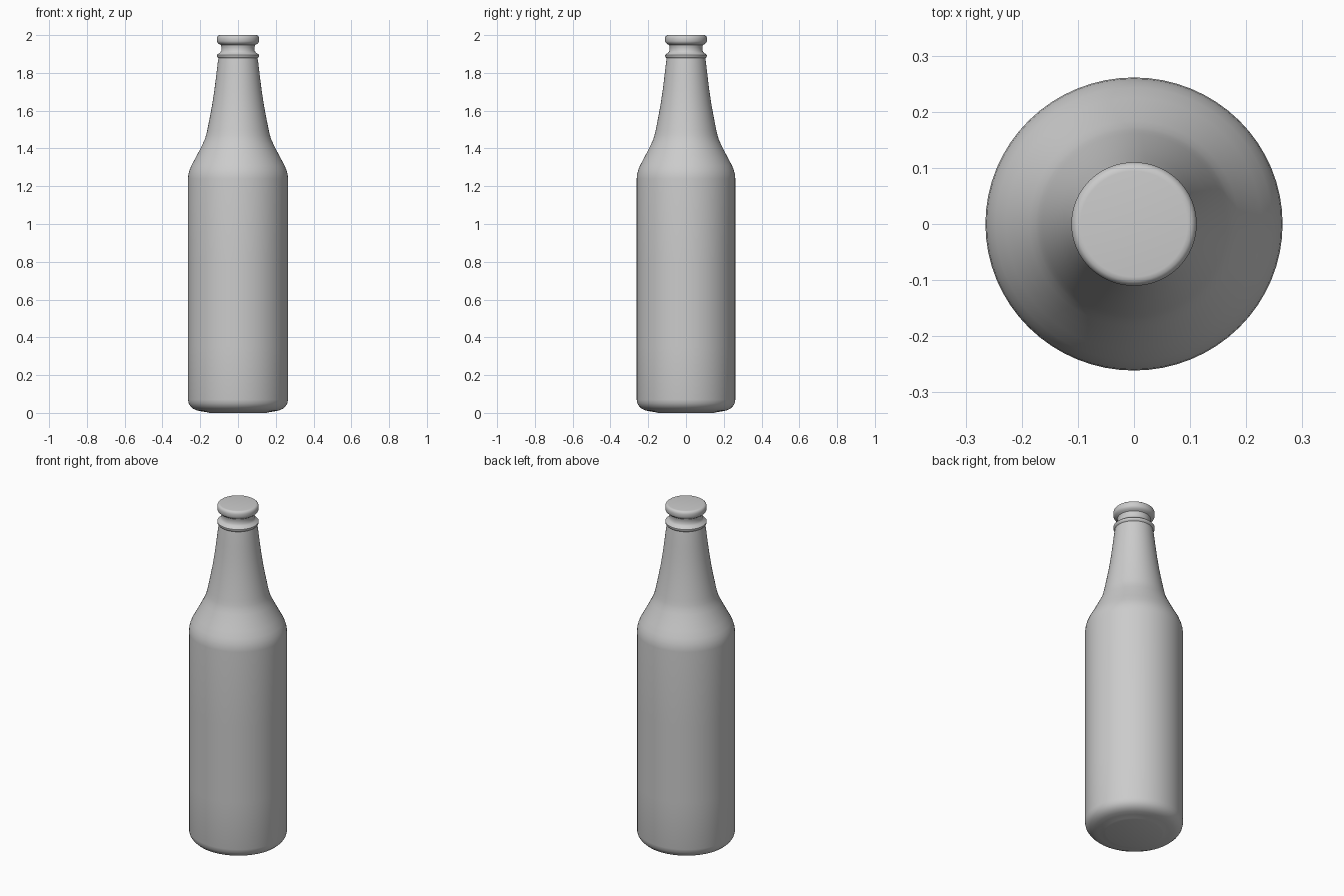
import bpy, bmesh, math

if "Cube" in bpy.data.objects:
    bpy.data.objects.remove(bpy.data.objects["Cube"])

SEG = 64
grey = bpy.data.materials.new("plain_grey")
grey.diffuse_color = (0.6, 0.6, 0.6, 1)
grey.use_nodes = True
grey.node_tree.nodes["Principled BSDF"].inputs["Base Color"].default_value = grey.diffuse_color


def lathe(name, profile, sx=1.0, sy=1.0):
    """Revolve (radius, z) points round z, closing both ends."""
    bm = bmesh.new()
    rings = []
    for r, z in profile:
        rings.append([bm.verts.new((sx * r * math.cos(2 * math.pi * i / SEG),
                                    sy * r * math.sin(2 * math.pi * i / SEG), z))
                      for i in range(SEG)])
    for a, b in zip(rings, rings[1:]):
        for i in range(SEG):
            j = (i + 1) % SEG
            bm.faces.new((a[i], a[j], b[j], b[i]))
    bm.faces.new(rings[0][::-1])
    bm.faces.new(rings[-1])
    me = bpy.data.meshes.new(name)
    bm.to_mesh(me)
    bm.free()
    ob = bpy.data.objects.new(name, me)
    bpy.context.collection.objects.link(ob)
    me.materials.append(grey)
    bpy.ops.object.select_all(action='DESELECT')
    ob.select_set(True)
    bpy.context.view_layer.objects.active = ob
    bpy.ops.object.shade_smooth_by_angle(angle=math.radians(40))
    return ob


# base, body, shoulder, neck, collar ring and lip in one profile
base = [(0.16, 0.003), (0.19, 0.008), (0.215, 0.013), (0.236, 0.022), (0.25, 0.035),
        (0.259, 0.05), (0.263, 0.07)]
body = [(0.263, 0.35), (0.263, 0.8), (0.263, 1.24)]
shoulder = [(0.261, 1.262), (0.255, 1.285), (0.245, 1.31), (0.226, 1.345),
            (0.205, 1.385), (0.185, 1.425), (0.174, 1.45)]
neck = [(0.168, 1.47), (0.162, 1.495), (0.149, 1.56), (0.136, 1.63), (0.124, 1.71),
        (0.114, 1.79), (0.107, 1.85), (0.103, 1.878)]
collar = [(0.108, 1.882), (0.111, 1.888), (0.111, 1.895), (0.106, 1.9), (0.094, 1.907),
          (0.088, 1.917), (0.087, 1.935), (0.09, 1.947)]
lip = [(0.1, 1.953), (0.108, 1.96), (0.111, 1.968), (0.111, 1.985), (0.108, 1.994),
       (0.102, 1.999), (0.095, 2.0)]
lathe("bottle", [(0.15, 0.0)] + base + body + shoulder + neck + collar + lip, 1.007, 0.993)
